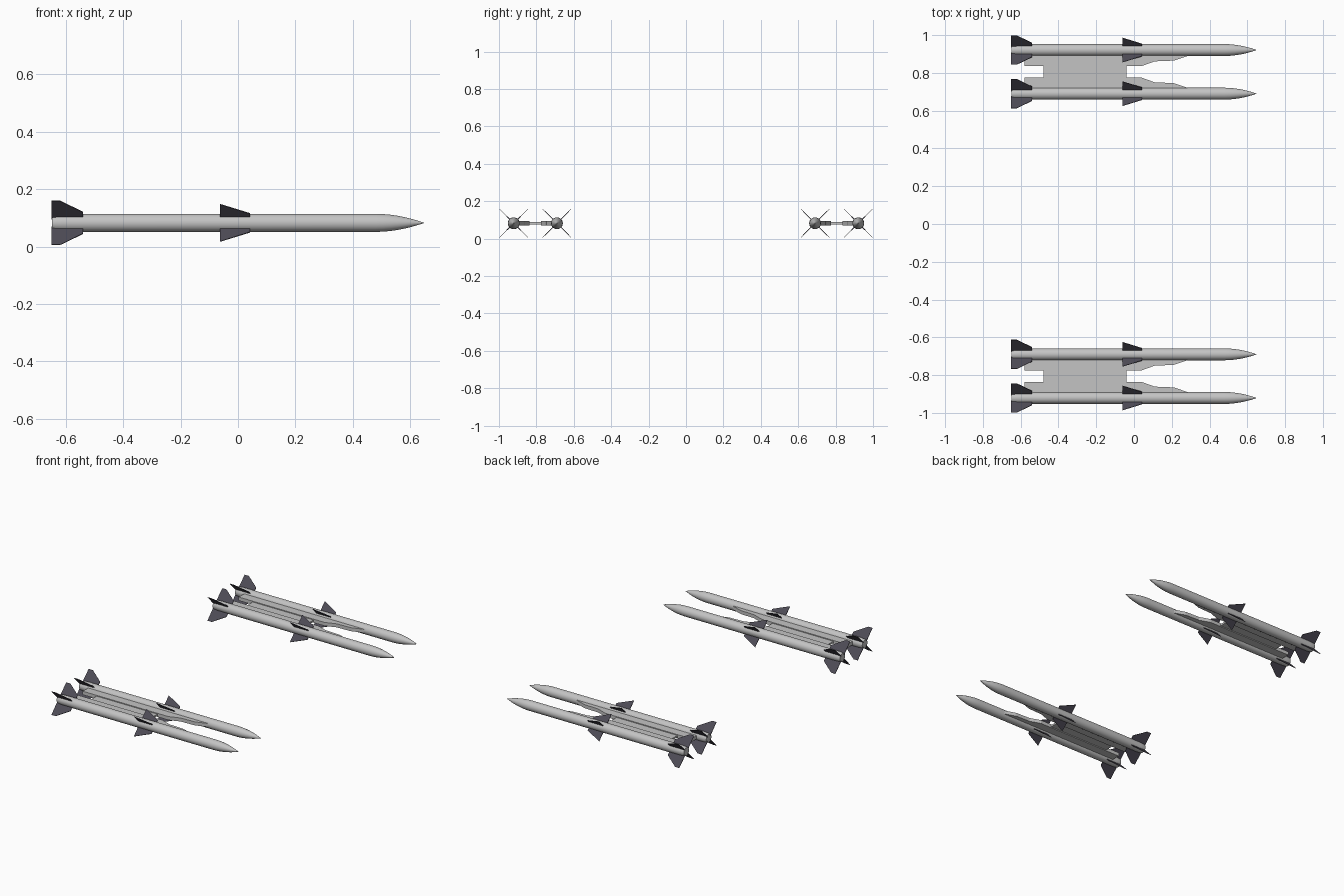
import bpy, bmesh, math
from mathutils import Matrix, Vector

if "Cube" in bpy.data.objects:
    bpy.data.objects.remove(bpy.data.objects["Cube"])

ZC = 0.0825      # height of the missile axis
R = 0.0315       # body radius


def material(name, rgb):
    m = bpy.data.materials.new(name)
    m.diffuse_color = (*rgb, 1)
    m.use_nodes = True
    m.node_tree.nodes["Principled BSDF"].inputs["Base Color"].default_value = m.diffuse_color
    return m


GREY = material("light grey", (0.55, 0.55, 0.55))
DARK = material("dark slate", (0.075, 0.07, 0.092))


def finish(bm, name, mat, smooth=False):
    bmesh.ops.recalc_face_normals(bm, faces=bm.faces)
    me = bpy.data.meshes.new(name)
    bm.to_mesh(me)
    bm.free()
    me.materials.append(mat)
    ob = bpy.data.objects.new(name, me)
    bpy.context.collection.objects.link(ob)
    if smooth:
        bpy.context.view_layer.objects.active = ob
        ob.select_set(True)
        bpy.ops.object.shade_smooth_by_angle(angle=math.radians(35))
        ob.select_set(False)
    return ob


def body(name, y, n=28):
    # Lathe profile (x, radius): tapered tail, tube, ogive nose
    prof = [(-0.648, 0.0), (-0.648, 0.027), (-0.635, 0.030), (-0.61, R), (0.48, R)]
    prof += [(0.48 + 0.17 * t, R * (1 - t ** 1.9)) for t in
             (0.15, 0.3, 0.45, 0.6, 0.72, 0.83, 0.92, 0.97, 1.0)]
    bm = bmesh.new()
    vs = [bm.verts.new((x, 0, r)) for x, r in prof]
    es = [bm.edges.new(p) for p in zip(vs, vs[1:])]
    bmesh.ops.spin(bm, geom=vs + es, cent=(0, 0, 0), axis=(1, 0, 0),
                   angle=2 * math.pi, steps=n)
    bmesh.ops.remove_doubles(bm, verts=bm.verts, dist=0.0002)
    bmesh.ops.translate(bm, verts=bm.verts, vec=(0, y, ZC))
    finish(bm, name, GREY, True)


def fins(name, y, outline):
    # Four diagonal fins, thinner toward the tip; outline is (x, radius)
    bm = bmesh.new()
    for k in range(4):
        rot = Matrix.Rotation(math.radians(45 + 90 * k), 4, 'X')
        rings = []
        for s in (-1, 1):
            ring = []
            for x, r in outline:
                half = 0.0028 - 0.002 * min(1, r / 0.11)
                ring.append(bm.verts.new(rot @ Vector((x, s * half, r)) + Vector((0, y, ZC))))
            rings.append(ring)
            bm.faces.new(ring)
        n = len(outline)
        for i in range(n):
            j = (i + 1) % n
            bm.faces.new((rings[0][i], rings[0][j], rings[1][j], rings[1][i]))
    finish(bm, name, DARK)


def plate(name, pts, z0, z1):
    bm = bmesh.new()
    f = bm.faces.new([bm.verts.new((x, y, z0)) for x, y in pts])
    ext = bmesh.ops.extrude_face_region(bm, geom=[f])
    bmesh.ops.translate(bm, vec=(0, 0, z1 - z0),
                        verts=[v for v in ext["geom"] if isinstance(v, bmesh.types.BMVert)])
    finish(bm, name, GREY)


TAIL = [(-0.65, 0.02), (-0.65, 0.1085), (-0.62, 0.1085), (-0.54, 0.053), (-0.54, 0.02)]
WING = [(-0.062, 0.02), (-0.062, 0.092), (0.042, 0.046), (0.042, 0.02)]
# Side rail outline: (x, distance from missile axis)
RAIL = [(-0.58, 0.02), (-0.58, 0.085), (0.04, 0.085), (0.11, 0.060),
        (0.21, 0.056), (0.285, 0.031), (0.285, 0.02)]

for side, tag in ((-1, "right"), (1, "left")):
    for yc, inward, pos in ((0.921, -1, "outer"), (0.69, 1, "inner")):
        y = side * yc
        d = side * inward
        body(f"{tag}_{pos}_missile_body", y)
        fins(f"{tag}_{pos}_tail_fins", y, TAIL)
        fins(f"{tag}_{pos}_mid_fins", y, WING)
        plate(f"{tag}_{pos}_launch_rail", [(x, y + d * r) for x, r in RAIL],
              ZC - 0.0115, ZC + 0.0115)
    # Thin web joining the two rails
    a, b = side * 0.76, side * 0.85
    plate(f"{tag}_connecting_web", [(-0.48, a), (-0.04, a), (-0.04, b), (-0.48, b)],
          ZC - 0.006, ZC + 0.006)
